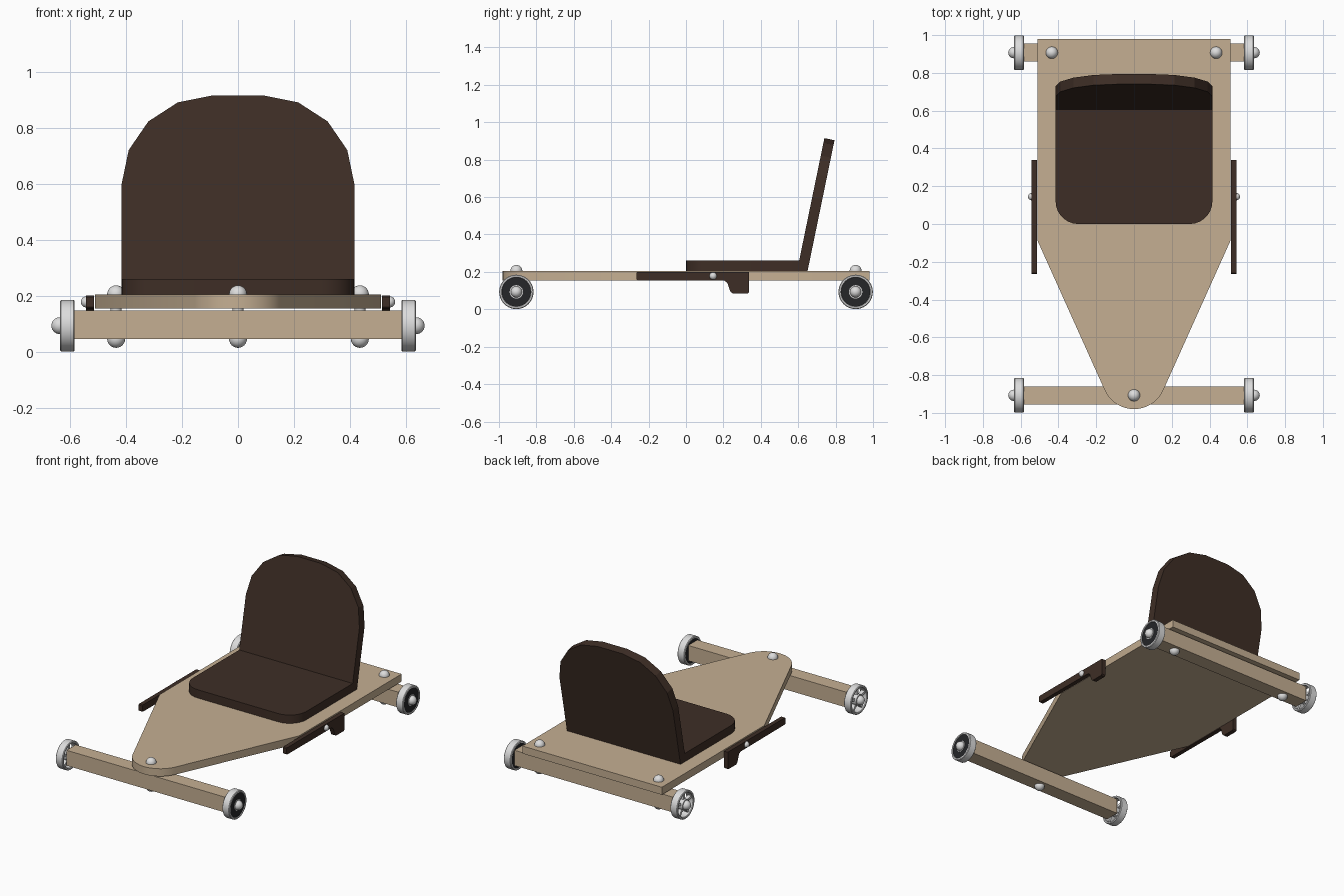
import bpy, bmesh, math
from mathutils import Vector, Matrix

if "Cube" in bpy.data.objects:
    bpy.data.objects.remove(bpy.data.objects["Cube"])


def material(name, rgb):
    m = bpy.data.materials.new(name)
    m.diffuse_color = (*rgb, 1)
    m.use_nodes = True
    m.node_tree.nodes["Principled BSDF"].inputs["Base Color"].default_value = m.diffuse_color
    return m


WOOD = material("pale wood", (0.56, 0.43, 0.29))
BROWN = material("dark brown", (0.048, 0.027, 0.019))
SILVER = material("silver", (0.72, 0.72, 0.72))
BLACK = material("black rubber", (0.018, 0.019, 0.021))


def finish(bm, name, mat, smooth=False):
    bmesh.ops.recalc_face_normals(bm, faces=bm.faces[:])
    me = bpy.data.meshes.new(name)
    bm.to_mesh(me)
    bm.free()
    me.materials.append(mat)
    ob = bpy.data.objects.new(name, me)
    bpy.context.collection.objects.link(ob)
    if smooth:
        bpy.ops.object.select_all(action='DESELECT')
        ob.select_set(True)
        bpy.context.view_layer.objects.active = ob
        bpy.ops.object.shade_smooth_by_angle(angle=math.radians(35))
    return ob


def prism(name, pts, vec, mat, smooth=False):
    """Extrude a closed 3D outline along a vector."""
    bm = bmesh.new()
    face = bm.faces.new([bm.verts.new(p) for p in pts])
    ext = bmesh.ops.extrude_face_region(bm, geom=[face])["geom"]
    bmesh.ops.translate(bm, vec=Vector(vec),
                        verts=[g for g in ext if isinstance(g, bmesh.types.BMVert)])
    return finish(bm, name, mat, smooth)


def box(name, lo, hi, mat):
    (x0, y0, z0), (x1, y1, z1) = lo, hi
    pts = [(x0, y0, z0), (x1, y0, z0), (x1, y1, z0), (x0, y1, z0)]
    return prism(name, pts, (0, 0, z1 - z0), mat)


def ball(name, loc, r, mat=SILVER):
    bm = bmesh.new()
    bmesh.ops.create_uvsphere(bm, u_segments=20, v_segments=12, radius=r,
                              matrix=Matrix.Translation(loc))
    return finish(bm, name, mat, True)


def lathe_x(name, profile, y, z, mat, n=40):
    """Spin a closed (x, radius) profile around an x-directed axis."""
    bm = bmesh.new()
    rings = []
    for i in range(n):
        a = 2 * math.pi * i / n
        rings.append([bm.verts.new((x, y + r * math.cos(a), z + r * math.sin(a)))
                      for x, r in profile])
    k = len(profile)
    for i in range(n):
        a, b = rings[i], rings[(i + 1) % n]
        for j in range(k):
            bm.faces.new((a[j], a[(j + 1) % k], b[(j + 1) % k], b[j]))
    return finish(bm, name, mat, True)


def arc(cx, cy, r, a0, a1, n):
    return [(cx + r * math.cos(math.radians(a0 + (a1 - a0) * i / n)),
             cy + r * math.sin(math.radians(a0 + (a1 - a0) * i / n))) for i in range(n + 1)]


# Deck: rectangle tapering to a rounded nose
outline = [(0.51, 0.98), (-0.51, 0.98), (-0.51, -0.09)]
outline += arc(0, -0.81, 0.17, 205, 335, 18) + [(0.51, -0.09)]
prism("deck", [(x, y, 0.155) for x, y in outline], (0, 0, 0.05), WOOD, True)

# Seat cushion with rounded front corners, mitred into the backrest
outline = arc(-0.295, 0.12, 0.12, 180, 270, 7) + arc(0.295, 0.12, 0.12, 270, 360, 7)
outline += [(0.415, 0.607), (-0.415, 0.607)]
prism("seat", [(x, y, 0.205) for x, y in outline], (0, 0, 0.055), BROWN, True)

# Backrest: leaning panel with a faceted arched top
half = [(0.415, 0.60), (0.39, 0.72), (0.32, 0.822), (0.215, 0.89), (0.09, 0.915)]
arch = [(0.415, 0.26)] + half
arch += [(-x, z) for x, z in reversed(arch)]
bm = bmesh.new()
front, back = [], []
for x, z in arch:
    y = 0.605 + (z - 0.26) * 0.206
    front.append(bm.verts.new((x, y, z)))
    low = z < 0.3
    back.append(bm.verts.new((x, 0.65, 0.205) if low else (x, y + 0.054, z - 0.011)))
bm.faces.new(front)
bm.faces.new(back)
# the bottom wedge closes the mitre under the backrest
count = len(arch)
for i in range(count - 1):
    bm.faces.new((front[i], front[i + 1], back[i + 1], back[i]))
heel = [bm.verts.new((x, 0.605, 0.205)) for x in (0.415, -0.415)]
bm.faces.new((front[0], front[-1], heel[1], heel[0]))
bm.faces.new((heel[0], heel[1], back[-1], back[0]))
bm.faces.new((front[0], heel[0], back[0]))
bm.faces.new((front[-1], heel[1], back[-1]))
finish(bm, "backrest", BROWN)

# Axle beams
AY, WZ = 0.907, 0.093
for label, y in (("front", -AY), ("rear", AY)):
    box(label + "_axle", (-0.585, y - 0.048, 0.046), (0.585, y + 0.048, 0.147), WOOD)

# Bolts through deck and axles
for i, (x, y) in enumerate([(0, -AY), (-0.435, AY), (0.435, AY)]):
    ball(f"bolt_head_{i}", (x, y, 0.205), 0.032)
    ball(f"bolt_nut_{i}", (x, y, 0.046), 0.032)
    prism(f"bolt_shaft_{i}", [(px, py, 0.046) for px, py in arc(x, y, 0.02, 0, 337.5, 15)],
          (0, 0, 0.159), SILVER, True)

# Wheels: rim, hub, spokes and cap; the right pair has dark discs
for side, s in (("left", -1), ("right", 1)):
    for end, y in (("front", -AY), ("rear", AY)):
        tag = f"{end}_{side}_"
        rim = [(0.583, 0.088), (0.587, 0.092), (0.631, 0.092), (0.635, 0.088),
               (0.635, 0.080), (0.631, 0.077), (0.587, 0.077), (0.583, 0.080)]
        lathe_x(tag + "rim", [(s * x, r) for x, r in rim], y, WZ, SILVER)
        hub = [(0.578, 0.002), (0.578, 0.036), (0.634, 0.036), (0.634, 0.002)]
        lathe_x(tag + "hub", [(s * x, r) for x, r in hub], y, WZ, SILVER, 24)
        ball(tag + "hub_cap", (s * 0.636, y, WZ), 0.030)
        if s > 0:
            disc = [(0.586, 0.034), (0.586, 0.081), (0.632, 0.081), (0.632, 0.034)]
            lathe_x(tag + "disc", disc, y, WZ, BLACK)
            continue
        for k in range(5):
            a = math.pi / 2 + k * 2 * math.pi / 5
            c, d = math.cos(a), math.sin(a)
            pts = [(s * 0.598, y + r * c - w * d, WZ + r * d + w * c)
                   for r, w in ((0.03, -0.008), (0.08, -0.008), (0.08, 0.008), (0.03, 0.008))]
            prism(f"{tag}spoke_{k}", pts, (s * 0.024, 0, 0), SILVER)

# Brake levers with a tapered foot and pivot bolt
lever = [(-0.265, 0.160), (-0.260, 0.155), (0.205, 0.153), (0.220, 0.143), (0.238, 0.093),
         (0.250, 0.085), (0.330, 0.085), (0.338, 0.092), (0.338, 0.200), (-0.260, 0.200),
         (-0.265, 0.195)]
for side, s in (("left", -1), ("right", 1)):
    prism(side + "_brake_lever", [(s * 0.514, y, z) for y, z in lever], (s * 0.028, 0, 0), BROWN)
    ball(side + "_lever_pivot", (s * 0.541, 0.145, 0.178), 0.020)
